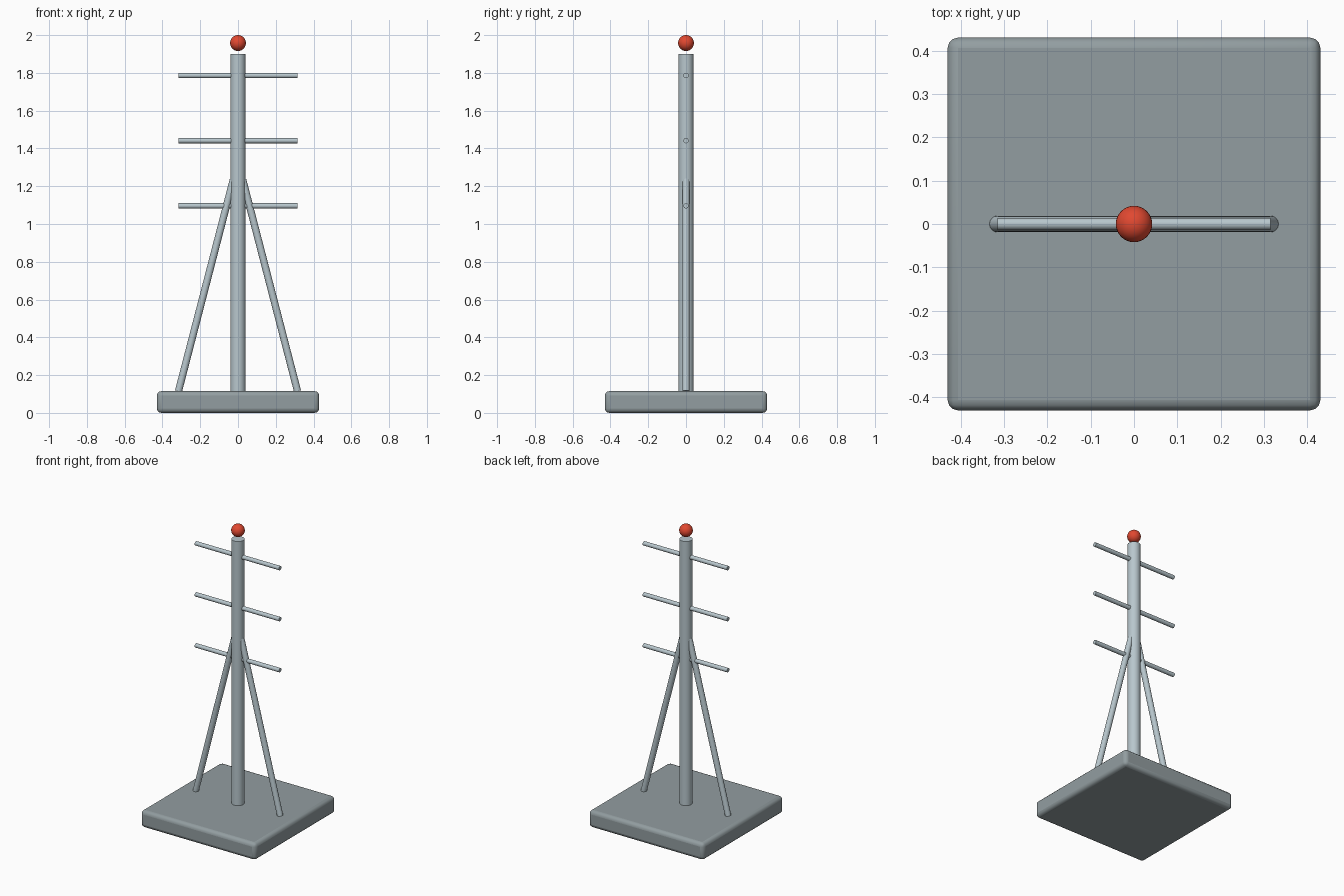
import bpy, math
from mathutils import Vector

if "Cube" in bpy.data.objects:
    bpy.data.objects.remove(bpy.data.objects["Cube"])

def material(name, rgb):
    m = bpy.data.materials.new(name)
    m.diffuse_color = (*rgb, 1)
    m.use_nodes = True
    m.node_tree.nodes["Principled BSDF"].inputs["Base Color"].default_value = m.diffuse_color
    return m

slate = material("slate", (0.29, 0.34, 0.355))
steel = material("steel", (0.48, 0.57, 0.61))
red = material("red", (0.75, 0.065, 0.03))

def finish(obj, name, mat):
    obj.name = name
    obj.data.materials.append(mat)
    bpy.ops.object.shade_smooth_by_angle(angle=math.radians(35))
    return obj

def rod(name, a, b, radius, sides=24):
    """Cylinder running between two points."""
    a, b = Vector(a), Vector(b)
    d = b - a
    bpy.ops.mesh.primitive_cylinder_add(vertices=sides, radius=radius, depth=d.length, location=(a + b) / 2)
    o = bpy.context.object
    o.rotation_euler = d.to_track_quat('Z', 'Y').to_euler()
    return finish(o, name, steel)

# Base slab with rounded edges
bpy.ops.mesh.primitive_cube_add(size=1, location=(0, 0, 0.0575))
base = bpy.context.object
base.scale = (0.86, 0.86, 0.115)
bpy.ops.object.transform_apply(location=False, rotation=False, scale=True)
bevel = base.modifiers.new("rounding", 'BEVEL')
bevel.width = 0.024
bevel.segments = 3
finish(base, "base", slate)

# Upright mast
rod("mast", (0, 0, 0.115), (0, 0, 1.90), 0.04)

# Three crossbars
for i, z in enumerate((1.096, 1.441, 1.786)):
    rod(f"crossbar_{i + 1}", (-0.315, 0, z), (0.315, 0, z), 0.014, 16)

# Slanted side braces
for side, s in (("left", -1), ("right", 1)):
    rod(f"brace_{side}", (s * 0.315, 0, 0.115), (s * 0.025, 0, 1.235), 0.019, 16)

# Red beacon ball hovering over the mast
bpy.ops.mesh.primitive_uv_sphere_add(segments=32, ring_count=16, radius=0.042, location=(0, 0, 1.958))
finish(bpy.context.object, "beacon", red)
